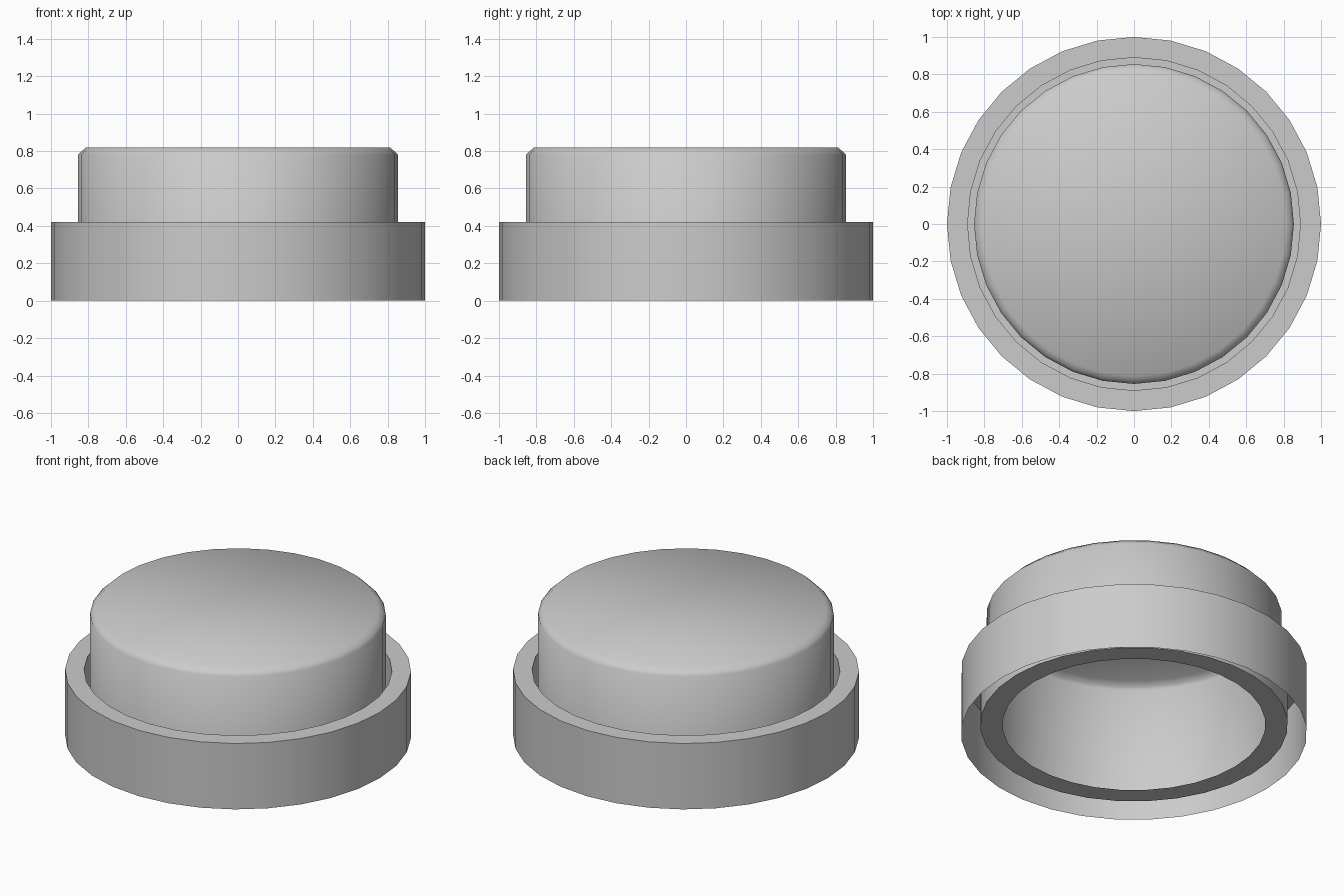
import bpy, bmesh, math

if "Cube" in bpy.data.objects:
    bpy.data.objects.remove(bpy.data.objects["Cube"])

SIDES = 32


def lathe(name, profile, cap=False):
    """Revolve (radius, z) points about z; optionally close the last ring."""
    bm = bmesh.new()
    rings = []
    for r, z in profile:
        rings.append([bm.verts.new((r * math.cos(2 * math.pi * i / SIDES),
                                    r * math.sin(2 * math.pi * i / SIDES), z))
                      for i in range(SIDES)])
    for a, b in zip(rings, rings[1:]):
        for i in range(SIDES):
            j = (i + 1) % SIDES
            bm.faces.new((a[i], a[j], b[j], b[i]))
    if cap:
        bm.faces.new(rings[-1])
    mesh = bpy.data.meshes.new(name)
    bm.to_mesh(mesh)
    bm.free()
    obj = bpy.data.objects.new(name, mesh)
    bpy.context.collection.objects.link(obj)
    bpy.ops.object.select_all(action='DESELECT')
    obj.select_set(True)
    bpy.context.view_layer.objects.active = obj
    bpy.ops.object.shade_smooth_by_angle(angle=math.radians(46))
    return obj


# Outer collar: open-bottomed shell with an inner wall and a retaining lip
lathe("collar", [(1.0, 0), (1.0, 0.42), (0.89, 0.42), (0.89, 0.06), (0.76, 0.06)])

# Push cap: hollow shell with a bevelled rim and flat top
lathe("push_cap", [(0.855, 0.06), (0.855, 0.78), (0.84, 0.795), (0.813, 0.82)], cap=True)
